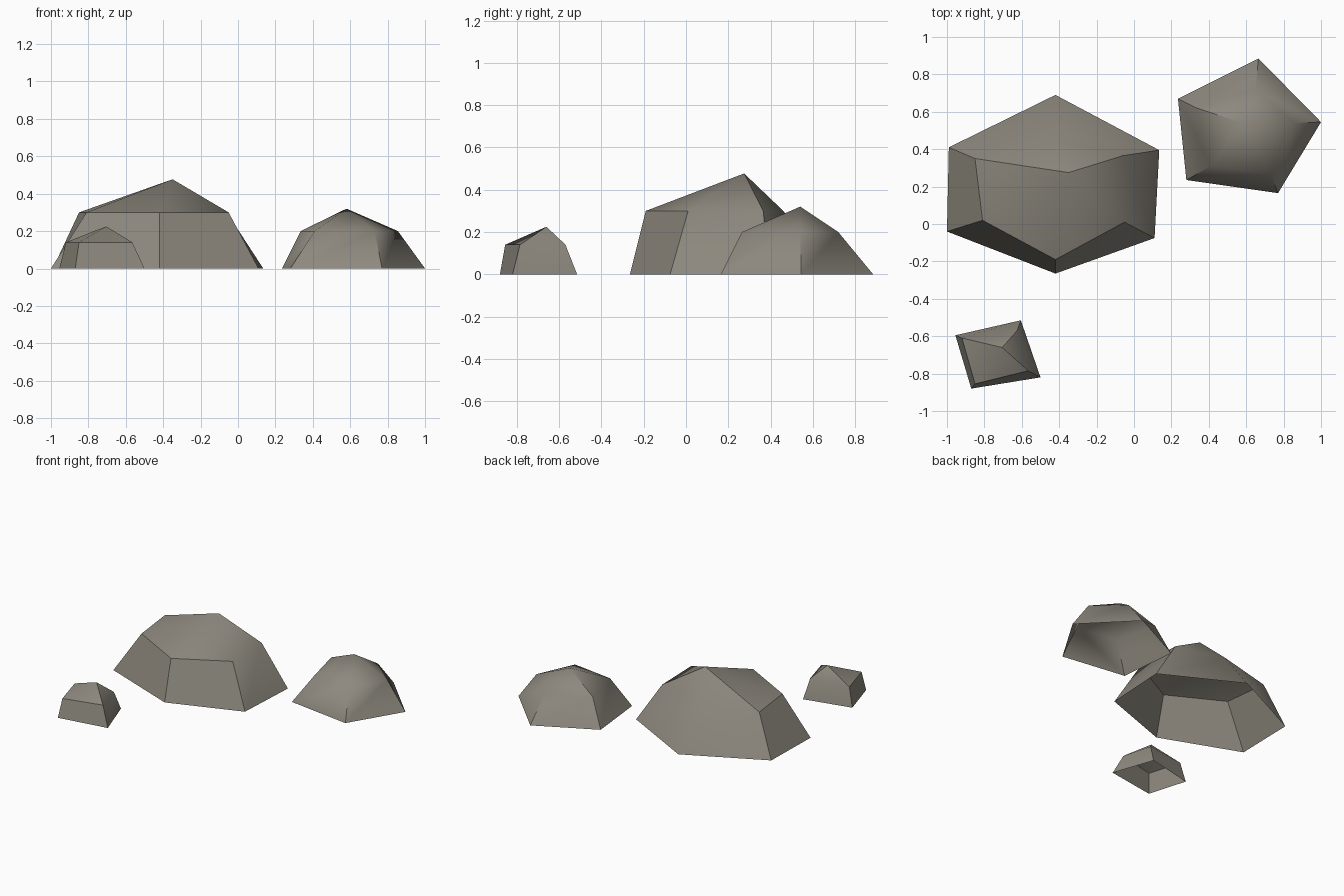
import bpy
import bmesh
from math import radians

cube = bpy.data.objects.get("Cube")
if cube:
    bpy.data.objects.remove(cube, do_unlink=True)

# Single stone colour
stone = bpy.data.materials.new("warm_grey_stone")
stone.use_nodes = True
colour = (0.27, 0.25, 0.21, 1)
stone.diffuse_color = colour
shader = stone.node_tree.nodes["Principled BSDF"]
shader.inputs["Base Color"].default_value = colour
shader.inputs["Roughness"].default_value = 0.9


def make_rock(name, base, shoulder, shoulder_height, apex):
    """Open shell: ground outline, shoulder ring and a peak."""
    bm = bmesh.new()
    low = [bm.verts.new((x, y, 0)) for x, y in base]
    high = [bm.verts.new((x, y, shoulder_height)) for x, y in shoulder]
    peak = bm.verts.new(apex)
    count = len(low)
    for i in range(count):
        j = (i + 1) % count
        bm.faces.new((low[i], low[j], high[j], high[i]))
        bm.faces.new((high[i], high[j], peak))
    mesh = bpy.data.meshes.new(name)
    bm.to_mesh(mesh)
    bm.free()
    mesh.materials.append(stone)
    rock = bpy.data.objects.new(name, mesh)
    bpy.context.collection.objects.link(rock)
    bpy.ops.object.select_all(action="DESELECT")
    rock.select_set(True)
    bpy.context.view_layer.objects.active = rock
    bpy.ops.object.shade_smooth_by_angle(angle=radians(40))


# Outlines run anticlockwise seen from above
make_rock(
    "large_rock",
    [(-0.42, -0.265), (0.11, -0.075), (0.135, 0.395),
     (-0.42, 0.69), (-0.99, 0.41), (-1.0, -0.04)],
    [(-0.42, -0.19), (-0.05, 0.01), (-0.06, 0.365),
     (-0.42, 0.46), (-0.85, 0.35), (-0.81, 0.02)],
    0.3, (-0.35, 0.275, 0.477))

make_rock(
    "medium_rock",
    [(0.28, 0.235), (0.77, 0.165), (1.0, 0.545), (0.665, 0.885), (0.235, 0.67)],
    [(0.41, 0.31), (0.73, 0.265), (0.855, 0.54), (0.65, 0.72), (0.335, 0.62)],
    0.2, (0.58, 0.54, 0.32))

make_rock(
    "small_rock",
    [(-0.87, -0.88), (-0.5, -0.82), (-0.605, -0.515), (-0.955, -0.595)],
    [(-0.85, -0.855), (-0.565, -0.785), (-0.625, -0.57), (-0.92, -0.61)],
    0.14, (-0.705, -0.66, 0.225))
